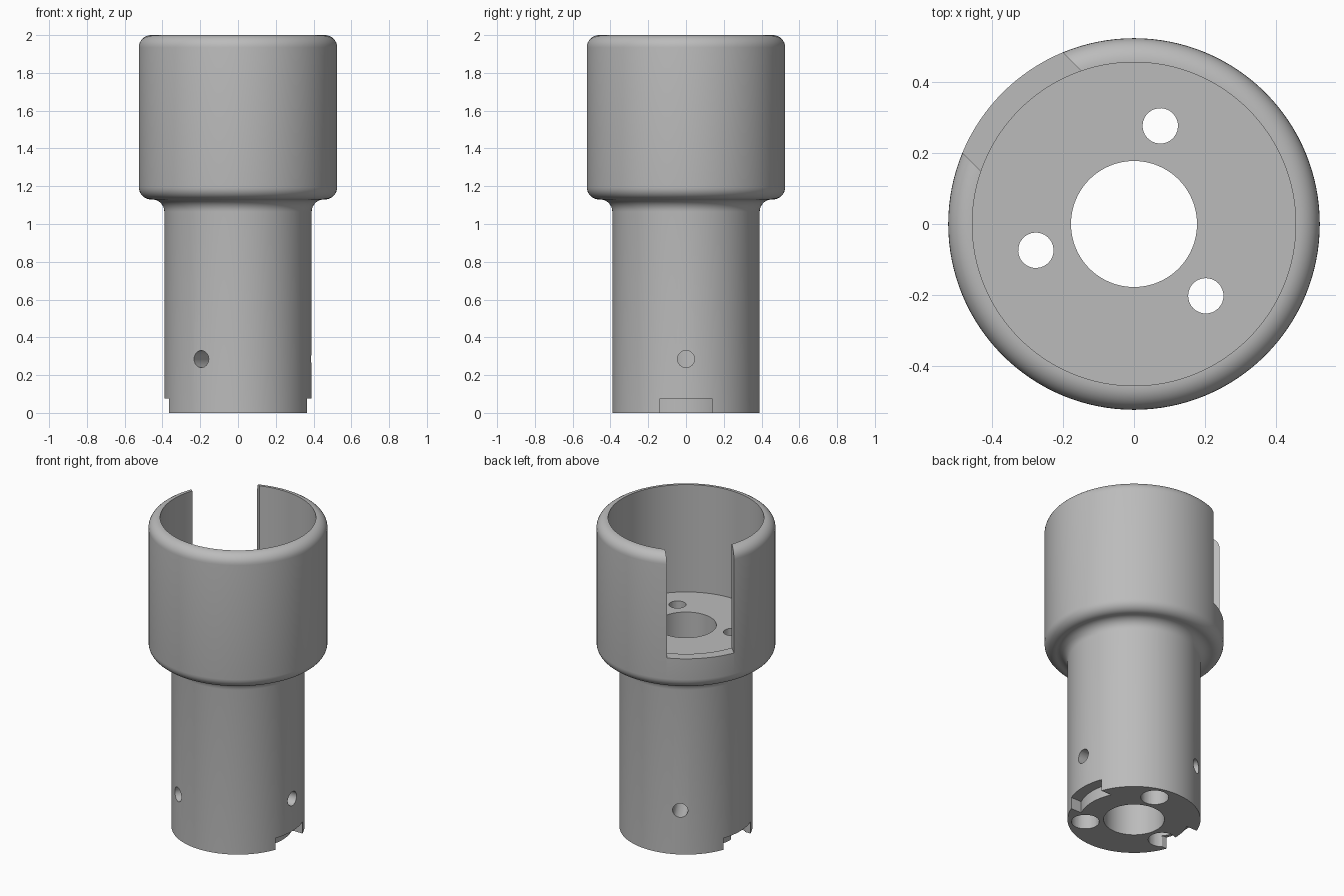
import bpy, bmesh
from math import sin, cos, asin, pi, radians
from mathutils import Matrix

cube = bpy.data.objects.get("Cube")
if cube:
    bpy.data.objects.remove(cube, do_unlink=True)

# Dimensions
STEM_R, CUP_R, CUP_IN_R, BORE_R = 0.39, 0.525, 0.457, 0.178
TOP, SHOULDER, FLOOR, FILLET = 2.0, 1.13, 1.305, 0.065

# Single grey material
grey = bpy.data.materials.new("plain grey")
grey.use_nodes = True
colour = (0.5, 0.5, 0.5, 1)
grey.diffuse_color = colour
grey.node_tree.nodes["Principled BSDF"].inputs["Base Color"].default_value = colour


def make_object(name, bm):
    bmesh.ops.recalc_face_normals(bm, faces=bm.faces)
    mesh = bpy.data.meshes.new(name)
    bm.to_mesh(mesh)
    bm.free()
    mesh.materials.append(grey)
    obj = bpy.data.objects.new(name, mesh)
    bpy.context.collection.objects.link(obj)
    return obj


def arc(cx, cz, r, start, end, steps=8):
    """Points on an arc, angles in degrees."""
    angles = [radians(start + (end - start) * i / steps) for i in range(steps + 1)]
    return [(cx + r * cos(a), cz + r * sin(a)) for a in angles]


def revolve(name, profile, segments):
    """Lathe a closed (radius, height) loop around the z axis."""
    bm = bmesh.new()
    verts = [bm.verts.new((r, 0, z)) for r, z in profile]
    edges = [bm.edges.new((v, verts[i - 1])) for i, v in enumerate(verts)]
    bmesh.ops.spin(bm, geom=verts + edges, axis=(0, 0, 1), cent=(0, 0, 0),
                   angle=2 * pi, steps=segments, use_duplicate=False)
    bmesh.ops.remove_doubles(bm, verts=bm.verts, dist=1e-5)
    return make_object(name, bm)


def prism(name, outline, z0, z1):
    """Extrude an xy outline between two heights."""
    bm = bmesh.new()
    face = bm.faces.new([bm.verts.new((x, y, z0)) for x, y in outline])
    grown = bmesh.ops.extrude_face_region(bm, geom=[face])["geom"]
    bmesh.ops.translate(bm, vec=(0, 0, z1 - z0),
                        verts=[g for g in grown if isinstance(g, bmesh.types.BMVert)])
    return make_object(name, bm)


def circle(r, steps=32):
    return arc(0, 0, r, 0, 360, steps)[:-1]


def cut(target, cutter, transform):
    """Subtract the moved cutter from the target, then discard it."""
    cutter.data.transform(transform)
    cutter.hide_render = True
    mod = target.modifiers.new("cut", "BOOLEAN")
    mod.operation, mod.solver, mod.object = "DIFFERENCE", "EXACT", cutter
    bpy.context.view_layer.objects.active = target
    bpy.ops.object.modifier_apply(modifier=mod.name)
    bpy.data.objects.remove(cutter, do_unlink=True)


def turn(degrees):
    return Matrix.Rotation(radians(degrees), 4, "Z")


# Turned body: stem with central bore, filleted shoulder and open cup
profile = [(BORE_R, 0), (STEM_R, 0)]
profile += arc(STEM_R + FILLET, SHOULDER - FILLET, FILLET, 180, 90)
profile += arc(CUP_R - FILLET, SHOULDER + FILLET, FILLET, -90, 0)
profile += arc(CUP_R - FILLET, TOP - FILLET, FILLET, 0, 90)
profile += [(CUP_IN_R, TOP), (CUP_IN_R, FLOOR), (BORE_R, FLOOR)]
body = revolve("cup_holder_body", profile, 128)

# Window through the cup wall
window = prism("window_cutter", [(0.3, -0.2), (0.7, -0.2), (0.7, 0.2), (0.3, 0.2)],
               1.33, TOP + 0.1)
cut(body, window, turn(135))

# Three stepped screw holes through the stem
for angle in (75, 195, 315):
    place = turn(angle) @ Matrix.Translation((0.287, 0, 0))
    cut(body, prism("screw_head_cutter", circle(0.082), -0.1, 1.0), place)
    cut(body, prism("screw_shaft_cutter", circle(0.05), 0.9, 1.4), place)

# Two drive slots under the stem
SLOT_R, SLOT_HALF = 0.32, 0.137
spread = asin(SLOT_HALF / SLOT_R) * 180 / pi
slot_outline = arc(0, 0, SLOT_R, spread, -spread, 16)
slot_outline += [(0.5, -SLOT_HALF), (0.5, SLOT_HALF)]
for angle in (0, 180):
    cut(body, prism("slot_cutter", slot_outline, -0.1, 0.075), turn(angle))

# Three radial set screw holes into the bore
sideways = Matrix.Rotation(pi / 2, 4, "Y")
for angle in (0, 120, 240):
    place = turn(angle) @ Matrix.Translation((0, 0, 0.285)) @ sideways
    cut(body, prism("set_screw_cutter", circle(0.045), 0.1, 0.5), place)

# Smooth round walls, crisp edges
bpy.ops.object.select_all(action="DESELECT")
body.select_set(True)
bpy.context.view_layer.objects.active = body
bpy.ops.object.shade_smooth_by_angle(angle=radians(30))
